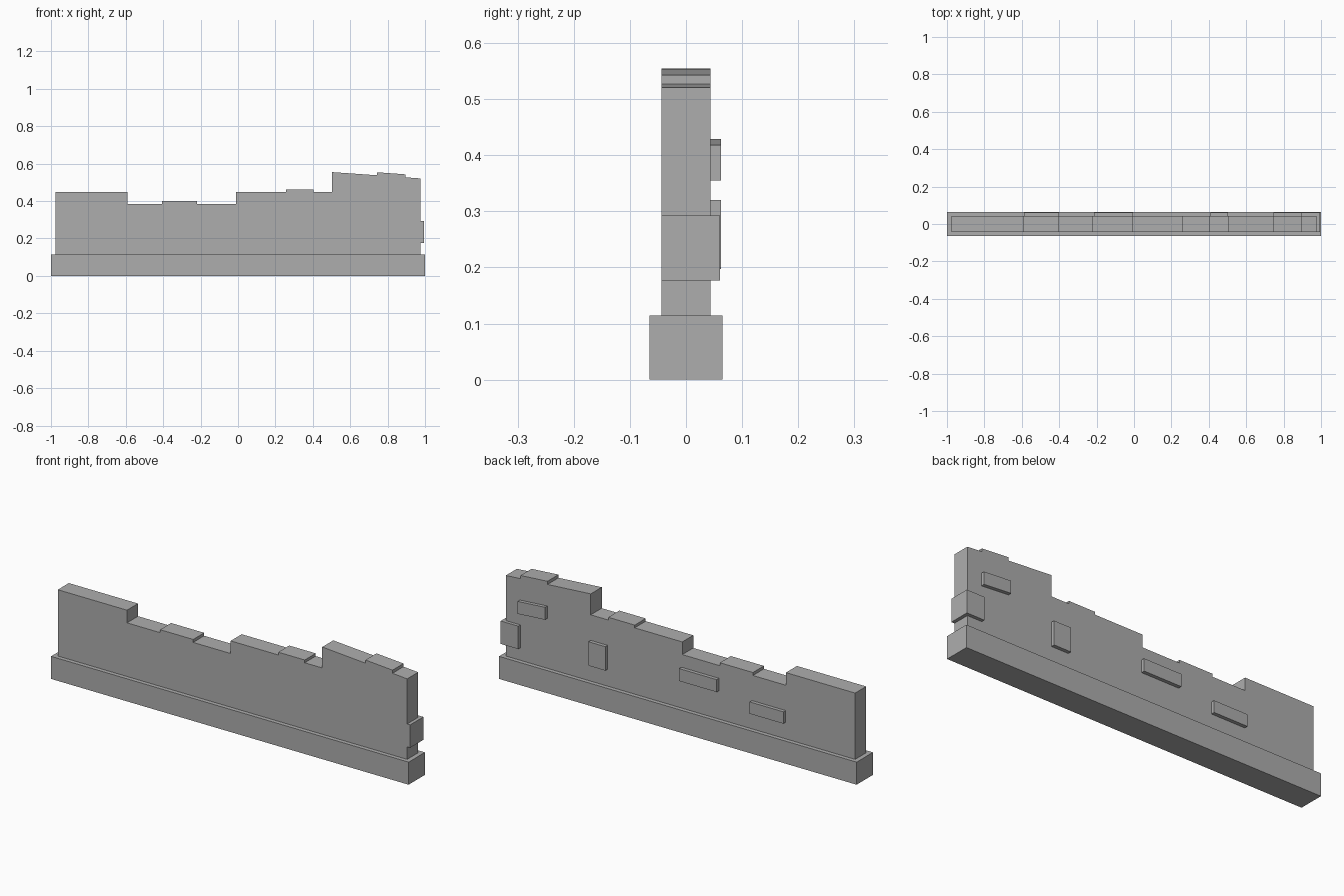
import bpy
import bmesh

if "Cube" in bpy.data.objects:
    bpy.data.objects.remove(bpy.data.objects["Cube"])

# Dark grey stone
stone = bpy.data.materials.new("stone")
stone.diffuse_color = (0.42, 0.42, 0.42, 1)
stone.use_nodes = True
stone.node_tree.nodes["Principled BSDF"].inputs["Base Color"].default_value = stone.diffuse_color


def prism(name, outline, y0, y1):
    """Extrude an x-z outline from y0 to y1."""
    bm = bmesh.new()
    face = bm.faces.new([bm.verts.new((x, y0, z)) for x, z in outline])
    ext = bmesh.ops.extrude_face_region(bm, geom=[face])
    verts = [v for v in ext["geom"] if isinstance(v, bmesh.types.BMVert)]
    bmesh.ops.translate(bm, verts=verts, vec=(0, y1 - y0, 0))
    bmesh.ops.recalc_face_normals(bm, faces=bm.faces[:])
    mesh = bpy.data.meshes.new(name)
    bm.to_mesh(mesh)
    bm.free()
    mesh.materials.append(stone)
    obj = bpy.data.objects.new(name, mesh)
    bpy.context.collection.objects.link(obj)
    return obj


def block(name, x0, x1, z0, z1, y0, y1, drop=0.0):
    """Box whose right end is lowered by drop."""
    outline = [(x0, z0), (x1, z0 - drop), (x1, z1 - drop), (x0, z1)]
    return prism(name, outline, y0, y1)


# Plinth
block("wall_base", -1, 1, 0, 0.114, -0.065, 0.065)

# Broken wall with stepped top edge
top = [(-0.977, 0.449), (-0.59, 0.449), (-0.59, 0.385), (-0.405, 0.385),
       (-0.405, 0.40), (-0.22, 0.40), (-0.22, 0.385), (-0.01, 0.385),
       (-0.01, 0.449), (0.256, 0.449), (0.256, 0.463), (0.404, 0.463),
       (0.404, 0.449), (0.502, 0.449), (0.502, 0.555), (0.744, 0.538),
       (0.744, 0.554), (0.895, 0.543), (0.895, 0.527), (0.977, 0.521)]
prism("wall", [(0.977, 0.114), (-0.977, 0.114)] + top, -0.044, 0.044)

# Raised bricks on the back face: x0, x1, z0, z1, drop
bricks = [(0.745, 0.898, 0.366, 0.429, 0.011),
          (0.408, 0.503, 0.199, 0.32, 0),
          (-0.215, -0.005, 0.257, 0.32, 0),
          (-0.588, -0.4, 0.197, 0.257, 0)]
for i, (x0, x1, z0, z1, drop) in enumerate(bricks):
    block(f"back_brick_{i + 1}", x0, x1, z0, z1, 0.034, 0.062, drop)

# Corner brick wrapping the right end
block("corner_brick", 0.896, 0.994, 0.177, 0.293, -0.044, 0.061)
